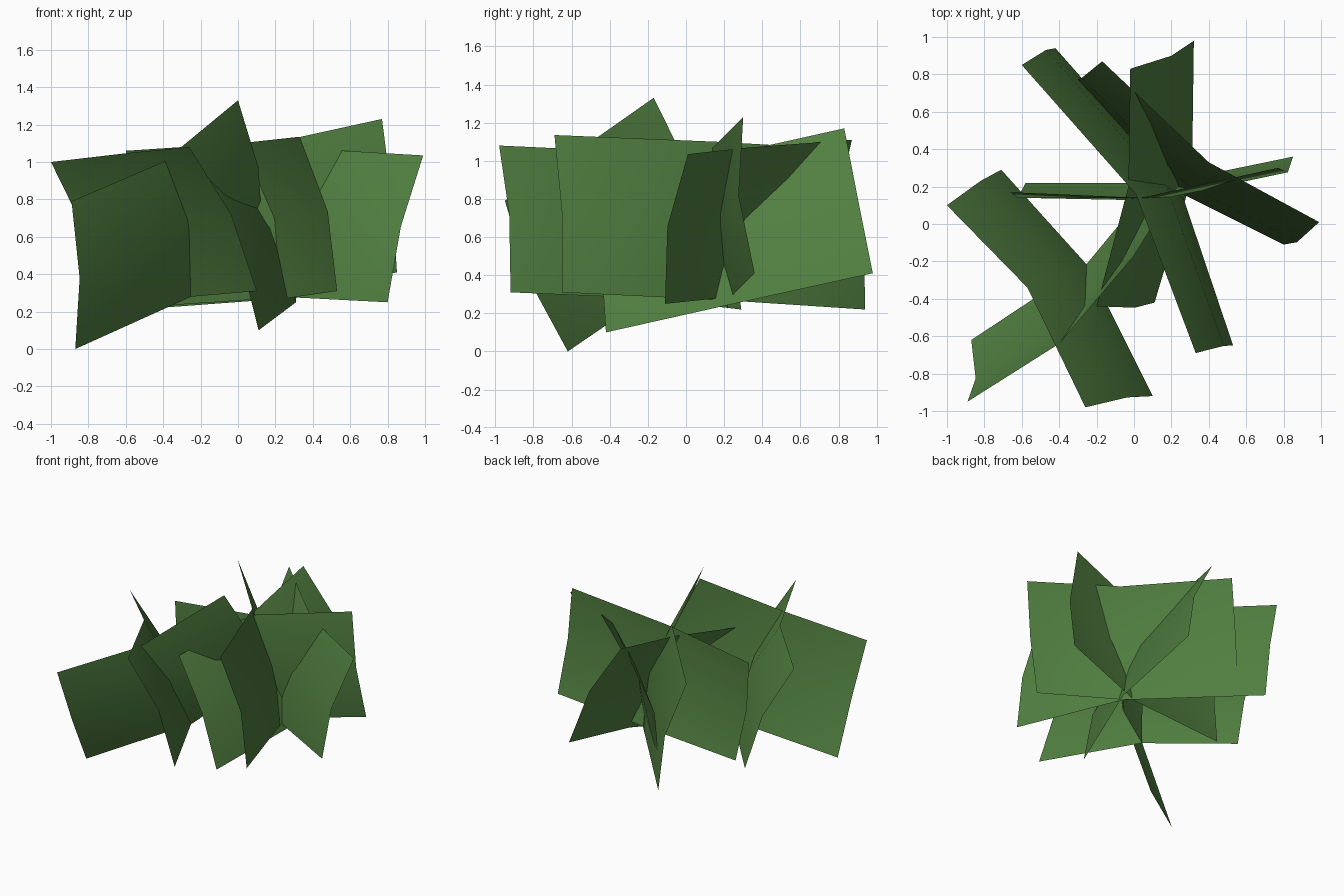
import bpy
from mathutils import Vector

if "Cube" in bpy.data.objects:
    bpy.data.objects.remove(bpy.data.objects["Cube"])

leaf = bpy.data.materials.new("leaf green")
leaf.diffuse_color = (0.083, 0.215, 0.052, 1)
leaf.use_nodes = True
leaf.node_tree.nodes["Principled BSDF"].inputs["Base Color"].default_value = leaf.diffuse_color

BOW = 0.055  # how far the middle row bulges out of each card


def leaf_card(name, top, bottom):
    """A thin 3 x 3 card: top edge, bottom edge and a bowed middle row."""
    top = [Vector(p) for p in top]
    bottom = [Vector(p) for p in bottom]
    middle = []
    for i in range(3):
        a, b = max(i - 1, 0), min(i + 1, 2)
        along = (top[b] - top[a]) + (bottom[b] - bottom[a])
        normal = along.cross(top[i] - bottom[i]).normalized()
        middle.append((top[i] + bottom[i]) / 2 + normal * BOW)
    verts = bottom + middle + top
    faces = [(r * 3 + c, r * 3 + c + 1, r * 3 + c + 4, r * 3 + c + 3)
             for r in range(2) for c in range(2)]
    mesh = bpy.data.meshes.new(name)
    mesh.from_pydata(verts, [], faces)
    mesh.materials.append(leaf)
    for p in mesh.polygons:
        p.use_smooth = True
    ob = bpy.data.objects.new(name, mesh)
    bpy.context.collection.objects.link(ob)


# Left side card
leaf_card("leaf_card_left",
          [(-0.26, -0.98, 1.08), (-0.57, -0.34, 1.05), (-1.0, 0.10, 1.0)],
          [(0.10, -0.92, 0.31), (-0.25, -0.22, 0.28), (-0.71, 0.29, 0.22)])
# Strongly tilted front card
leaf_card("leaf_card_tilted",
          [(-0.89, -0.95, 0.79), (-0.40, -0.64, 1.0), (0.0, -0.17, 1.33)],
          [(-0.87, -0.62, 0.0), (-0.25, -0.21, 0.28), (0.13, 0.25, 0.63)])
# Front-to-back card
leaf_card("leaf_card_deep",
          [(-0.20, -0.44, 0.91), (-0.03, 0.20, 1.03), (-0.02, 0.83, 1.17)],
          [(0.11, -0.42, 0.10), (0.31, 0.25, 0.25), (0.32, 0.98, 0.41)])
# Long diagonal card
leaf_card("leaf_card_diagonal",
          [(0.33, -0.69, 1.135), (0.01, 0.16, 1.10), (-0.60, 0.85, 1.06)],
          [(0.53, -0.65, 0.31), (0.25, 0.18, 0.27), (-0.42, 0.94, 0.22)])
# Back right card
leaf_card("leaf_card_back",
          [(-0.17, 0.87, 1.11), (0.40, 0.33, 1.07), (0.99, 0.01, 1.035)],
          [(-0.31, 0.77, 0.31), (0.22, 0.18, 0.28), (0.80, -0.11, 0.25)])
# Side-to-side card
leaf_card("leaf_card_cross",
          [(-0.66, 0.17, 0.98), (0.04, 0.14, 1.07), (0.77, 0.30, 1.23)],
          [(-0.58, 0.22, 0.22), (0.17, 0.22, 0.27), (0.85, 0.36, 0.41)])
